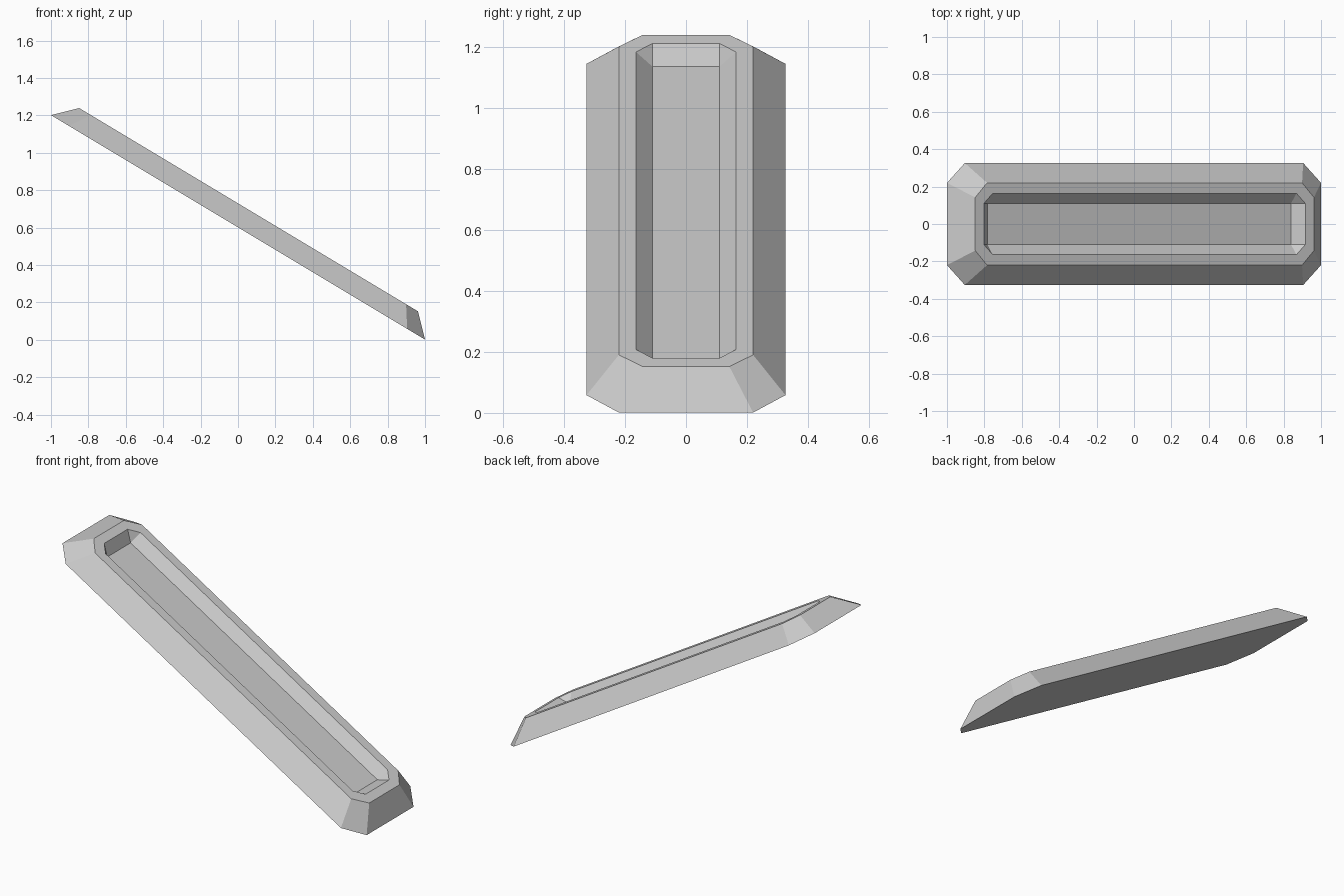
import bpy, bmesh, math
from mathutils import Matrix

if "Cube" in bpy.data.objects:
    bpy.data.objects.remove(bpy.data.objects["Cube"])

grey = bpy.data.materials.new("plain grey")
grey.use_nodes = True
colour = (0.6, 0.6, 0.6, 1)
grey.diffuse_color = colour
grey.node_tree.nodes["Principled BSDF"].inputs["Base Color"].default_value = colour

bm = bmesh.new()


def octagon(end_x, end_y, side_x, side_y, z):
    """Ring of a rectangle with cut corners, counterclockwise."""
    quarter = [(end_x, end_y), (side_x, side_y)]
    half = quarter + [(-x, y) for x, y in reversed(quarter)]
    ring = half + [(-x, -y) for x, y in half]
    return [bm.verts.new((x, y, z)) for x, y in ring]


def bridge(a, b):
    n = len(a)
    for i in range(n):
        j = (i + 1) % n
        bm.faces.new((a[i], a[j], b[j], b[i]))


# Bevelled outer body and flat rim
base = octagon(1.166, 0.22, 1.055, 0.326, 0)
top = octagon(1.056, 0.142, 0.982, 0.22, 0.11)
rim = octagon(1.002, 0.11, 0.947, 0.164, 0.11)
bm.faces.new(list(reversed(base)))
bridge(base, top)
bridge(top, rim)

# Sunken tray: rectangular floor, triangular facets in the corners
floor = [bm.verts.new((x, y, 0.055))
         for x, y in ((0.946, 0.11), (-0.946, 0.11), (-0.946, -0.11), (0.946, -0.11))]
bm.faces.new(floor)
for i in range(4):
    a, b = rim[2 * i], rim[2 * i + 1]
    bm.faces.new((a, b, floor[i]))
    bm.faces.new((b, rim[(2 * i + 2) % 8], floor[(i + 1) % 4], floor[i]))

# Tilt the slab down towards +x and raise it onto the ground
tilt = Matrix.Rotation(math.atan2(1.2, 2), 4, "Y")
bm.transform(Matrix.Translation((0, 0, 0.601)) @ tilt)
bmesh.ops.recalc_face_normals(bm, faces=bm.faces)

mesh = bpy.data.meshes.new("sloped_tray")
bm.to_mesh(mesh)
bm.free()
mesh.materials.append(grey)
tray = bpy.data.objects.new("sloped_tray", mesh)
bpy.context.collection.objects.link(tray)
